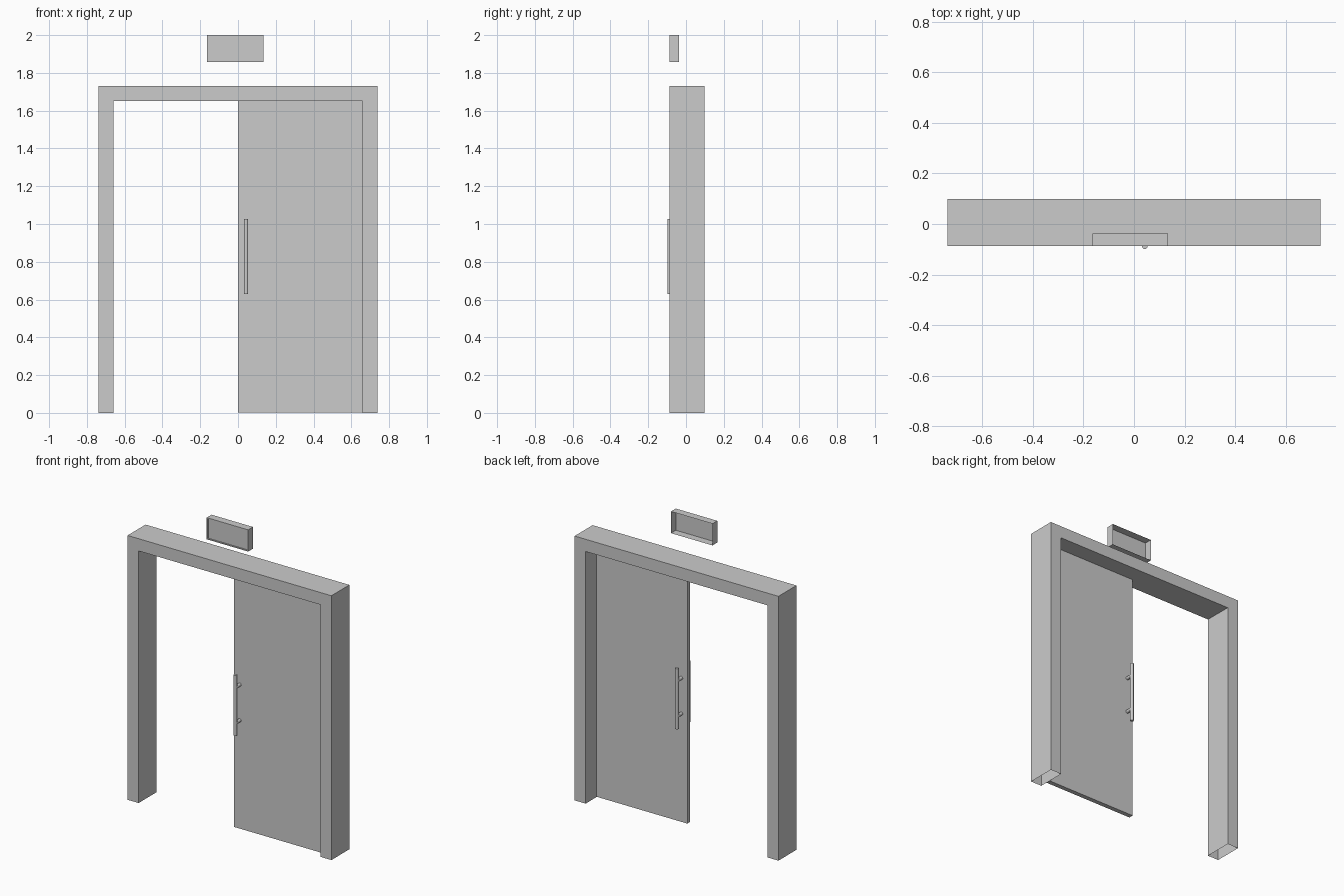
import bpy, bmesh
from mathutils import Matrix, Vector

if "Cube" in bpy.data.objects:
    bpy.data.objects.remove(bpy.data.objects["Cube"])


def finish(bm, name):
    bmesh.ops.recalc_face_normals(bm, faces=bm.faces)
    mesh = bpy.data.meshes.new(name)
    bm.to_mesh(mesh)
    bm.free()
    obj = bpy.data.objects.new(name, mesh)
    bpy.context.collection.objects.link(obj)
    return obj


def box_bm(x0, x1, y0, y1, z0, z1):
    bm = bmesh.new()
    size = Matrix.Diagonal((x1 - x0, y1 - y0, z1 - z0, 1))
    centre = Vector((x0 + x1, y0 + y1, z0 + z1)) / 2
    bmesh.ops.create_cube(bm, size=1, matrix=Matrix.Translation(centre) @ size)
    return bm


def rod(name, a, b, radius, sides=16):
    a, b = Vector(a), Vector(b)
    d = b - a
    bm = bmesh.new()
    bmesh.ops.create_cone(
        bm, cap_ends=True, segments=sides, radius1=radius, radius2=radius,
        depth=d.length,
        matrix=Matrix.Translation((a + b) / 2) @ d.to_track_quat('Z', 'Y').to_matrix().to_4x4())
    obj = finish(bm, name)
    bpy.ops.object.select_all(action='DESELECT')
    obj.select_set(True)
    bpy.context.view_layer.objects.active = obj
    bpy.ops.object.shade_smooth_by_angle()


# Door frame: extruded arch profile, hollow with open feet
W, H, T = 0.738, 1.73, 0.08
profile = [(-W, 0), (-W, H), (W, H), (W, 0),
           (W - T, 0), (W - T, H - T), (T - W, H - T), (T - W, 0)]
bm = bmesh.new()
face = bm.faces.new([bm.verts.new((x, -0.088, z)) for x, z in profile])
ext = bmesh.ops.extrude_face_region(bm, geom=[face], use_keep_orig=True)
bmesh.ops.translate(bm, vec=(0, 0.186, 0),
                    verts=[v for v in ext["geom"] if isinstance(v, bmesh.types.BMVert)])
feet = [f for f in bm.faces if all(v.co.z < 0.001 for v in f.verts)]
bmesh.ops.delete(bm, geom=feet, context='FACES_ONLY')
finish(bm, "door_frame")

# Single door leaf on the right
door_front, door_back = -0.043, -0.013
finish(box_bm(0, W - T, door_front, door_back, 0.003, H - T), "door_leaf")

# Pull bars on both sides, each with two standoffs
for side, bar_y, door_y in (("front", -0.088, door_front), ("back", 0.032, door_back)):
    rod(side + "_handle_bar", (0.043, bar_y, 0.63), (0.043, bar_y, 1.027), 0.011)
    for level, z in (("lower", 0.712), ("upper", 0.945)):
        rod(f"{side}_{level}_standoff", (0.043, bar_y, z), (0.043, door_y, z), 0.011)

# Sign box above: open at the back, shallow recessed panel at the front
bm = box_bm(-0.165, 0.135, -0.088, -0.038, 1.858, 2.0)
bm.normal_update()
back = [f for f in bm.faces if f.normal.y > 0.9]
bmesh.ops.delete(bm, geom=back, context='FACES_ONLY')
front = [f for f in bm.faces if f.normal.y < -0.9]
bmesh.ops.inset_region(bm, faces=front, thickness=0.01)
inner = bmesh.ops.extrude_face_region(bm, geom=front)
bmesh.ops.delete(bm, geom=[f for f in front if f.is_valid], context='FACES_ONLY')
bmesh.ops.translate(bm, vec=(0, 0.006, 0),
                    verts=[v for v in inner["geom"] if isinstance(v, bmesh.types.BMVert)])
finish(bm, "sign_box")
